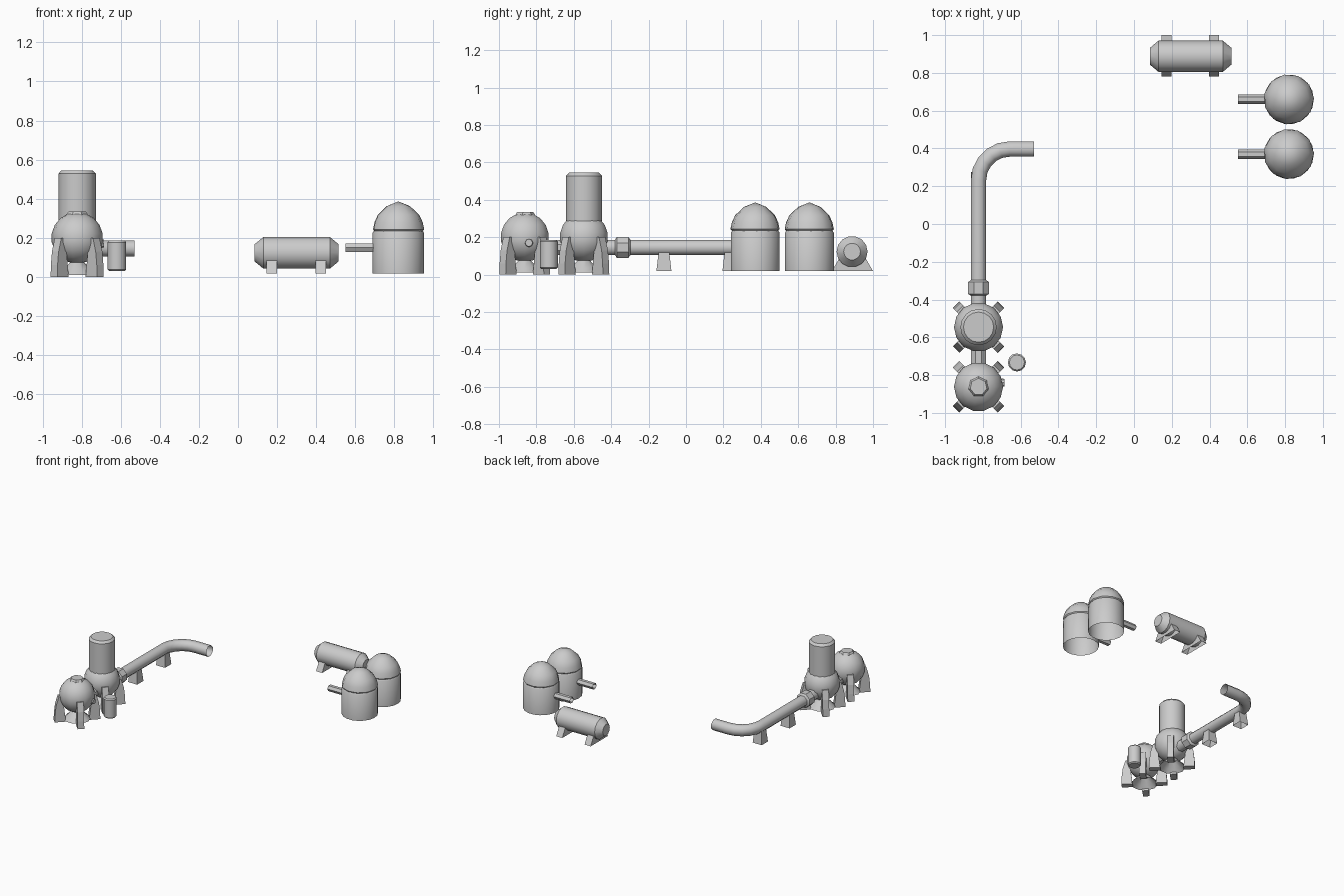
import bpy, bmesh, math
from mathutils import Vector

if "Cube" in bpy.data.objects:
    bpy.data.objects.remove(bpy.data.objects["Cube"])

steel = bpy.data.materials.new("grey_steel")
steel.diffuse_color = (0.6, 0.6, 0.6, 1)
steel.use_nodes = True
steel.node_tree.nodes["Principled BSDF"].inputs["Base Color"].default_value = steel.diffuse_color


def loft(name, rings, cap_start=True, cap_end=True, smooth=35):
    """Skin a list of equal-length point rings into one object."""
    bm = bmesh.new()
    vs = [[bm.verts.new(p) for p in r] for r in rings]
    n = len(vs[0])
    for a, b in zip(vs, vs[1:]):
        for i in range(n):
            j = (i + 1) % n
            bm.faces.new((a[i], a[j], b[j], b[i]))
    if cap_start:
        bm.faces.new(vs[0][::-1])
    if cap_end:
        bm.faces.new(vs[-1])
    bmesh.ops.remove_doubles(bm, verts=bm.verts, dist=1e-5)
    bmesh.ops.recalc_face_normals(bm, faces=bm.faces)
    me = bpy.data.meshes.new(name)
    bm.to_mesh(me)
    bm.free()
    me.materials.append(steel)
    ob = bpy.data.objects.new(name, me)
    bpy.context.collection.objects.link(ob)
    if smooth:
        bpy.ops.object.select_all(action='DESELECT')
        ob.select_set(True)
        bpy.context.view_layer.objects.active = ob
        bpy.ops.object.shade_smooth_by_angle(angle=math.radians(smooth))
    return ob


def turned(name, profile, at, segs, axis='Z', turn=0.0, **kw):
    """Revolve (radius, distance) pairs about an axis through a point."""
    at = Vector(at)
    rings = []
    for r, d in profile:
        ring = []
        for i in range(segs):
            t = turn + 2 * math.pi * i / segs
            c, s = r * math.cos(t), r * math.sin(t)
            p = {'Z': (c, s, d), 'X': (d, c, s), 'Y': (c, d, s)}[axis]
            ring.append(at + Vector(p))
        rings.append(ring)
    return loft(name, rings, **kw)


def ball(r, z, rings=9):
    return [(max(r * math.sin(math.pi * k / rings), 1e-6),
             z - r * math.cos(math.pi * k / rings)) for k in range(rings + 1)]


def trapezoid(name, at, bottom, top, z0, z1):
    """Tapered support block, open underneath."""
    x, y = at
    rect = lambda s, z: [(x + a * s[0], y + b * s[1], z)
                         for a, b in ((-1, -1), (1, -1), (1, 1), (-1, 1))]
    return loft(name, [rect(bottom, z0), rect(top, z1)], cap_start=False, smooth=0)


# Two round vessels on flared feet with four diagonal fins
VX = -0.823
FIN = [(0.085, 0), (0.168, 0), (0.166, 0.06), (0.158, 0.13), (0.138, 0.2),
       (0.1, 0.2), (0.1, 0.12)]
for label, vy in (("front", -0.862), ("rear", -0.546)):
    turned(label + "_vessel", ball(0.132, 0.2), (VX, vy, 0), 14,
           cap_start=False, cap_end=False)
    turned(label + "_vessel_foot", [(0.1, 0.01), (0.075, 0.035), (0.03, 0.08)],
           (VX, vy, 0), 10, cap_start=False, cap_end=False)
    for k in range(4):
        t = math.pi / 4 + k * math.pi / 2
        out = Vector((math.cos(t), math.sin(t), 0))
        side = Vector((-out.y, out.x, 0))
        rings = [[Vector((VX, vy, z)) + out * r + side * w for r, z in FIN]
                 for w in (-0.024, 0.024)]
        loft(f"{label}_vessel_fin_{k}", rings, smooth=0)

# Hatch on the front vessel, tower on the rear one
turned("hatch", [(0.055, 0.29), (0.055, 0.32), (0.045, 0.335)],
       (VX, -0.862, 0), 7, turn=math.pi / 2, cap_start=False, smooth=0)
turned("tower", [(0.096, 0.27), (0.096, 0.528), (0.08, 0.545)],
       (VX, -0.546, 0), 16, cap_start=False)

# Small nozzle and free-standing drum beside the front vessel
turned("nozzle", [(0.025, 0.1), (0.02, 0.137)], (VX, -0.84, 0.17), 8, axis='X')
turned("drum", [(0.04, 0.03), (0.048, 0.038), (0.048, 0.177), (0.04, 0.186)],
       (-0.62, -0.733, 0), 12)

# Short pipe joining the vessels
FLAT = math.pi / 8
turned("joining_pipe", [(0.043, -0.78), (0.043, -0.63)], (VX, 0, 0.145), 8,
       axis='Y', turn=FLAT, cap_start=False, cap_end=False)

# Long pipe with an elbow at the far end
PZ, PR, BEND = 0.145, 0.044, 0.165
path = [(VX, -0.45, 0)]
for k in range(6):
    a = math.pi / 2 * k / 5
    path.append((VX + BEND * (1 - math.cos(a)), 0.232 + BEND * math.sin(a), a))
path.append((-0.53, 0.397, math.pi / 2))
rings = []
for x, y, a in path:
    side = Vector((math.cos(a), -math.sin(a), 0))
    rings.append([Vector((x, y, PZ)) + side * PR * math.cos(FLAT + k * math.pi / 4)
                  + Vector((0, 0, PR * math.sin(FLAT + k * math.pi / 4)))
                  for k in range(8)])
loft("long_pipe", rings, cap_start=False, cap_end=False, smooth=50)
turned("pipe_collar", [(0.043, -0.38), (0.06, -0.37), (0.06, -0.308), (0.043, -0.296)],
       (VX, 0, PZ), 8, axis='Y', turn=FLAT, cap_start=False, cap_end=False)
for k, y in enumerate((-0.118, 0.235)):
    trapezoid(f"pipe_support_{k}", (VX, y), (0.04, 0.04), (0.03, 0.027), 0.02, 0.135)

# Two domed storage tanks with outlet pipes
for k, y in enumerate((0.37, 0.66)):
    at = (0.82, y, 0)
    turned(f"tank_body_{k}", [(0.132, 0.018), (0.132, 0.225), (0.125, 0.235)],
           at, 18, cap_start=False)
    turned(f"tank_dome_{k}", [(0.122, 0.23), (0.133, 0.243), (0.125, 0.28), (0.107, 0.318),
                              (0.06, 0.362), (1e-6, 0.386)], at, 11,
           turn=math.radians(101), cap_start=False, cap_end=False)
    turned(f"tank_outlet_{k}", [(0.025, 0.55), (0.025, 0.72)], (0, y, 0.15), 6,
           axis='X', cap_start=False, cap_end=False, smooth=0)

# Horizontal cylinder tank on two feet
turned("horizontal_tank", [(0.045, 0.085), (0.083, 0.13), (0.083, 0.47), (0.045, 0.515)],
       (0, 0.888, 0.123), 14, axis='X')
for k, x in enumerate((0.172, 0.423)):
    trapezoid(f"horizontal_tank_foot_{k}", (x, 0.89), (0.027, 0.11), (0.027, 0.072),
              0.018, 0.085)
